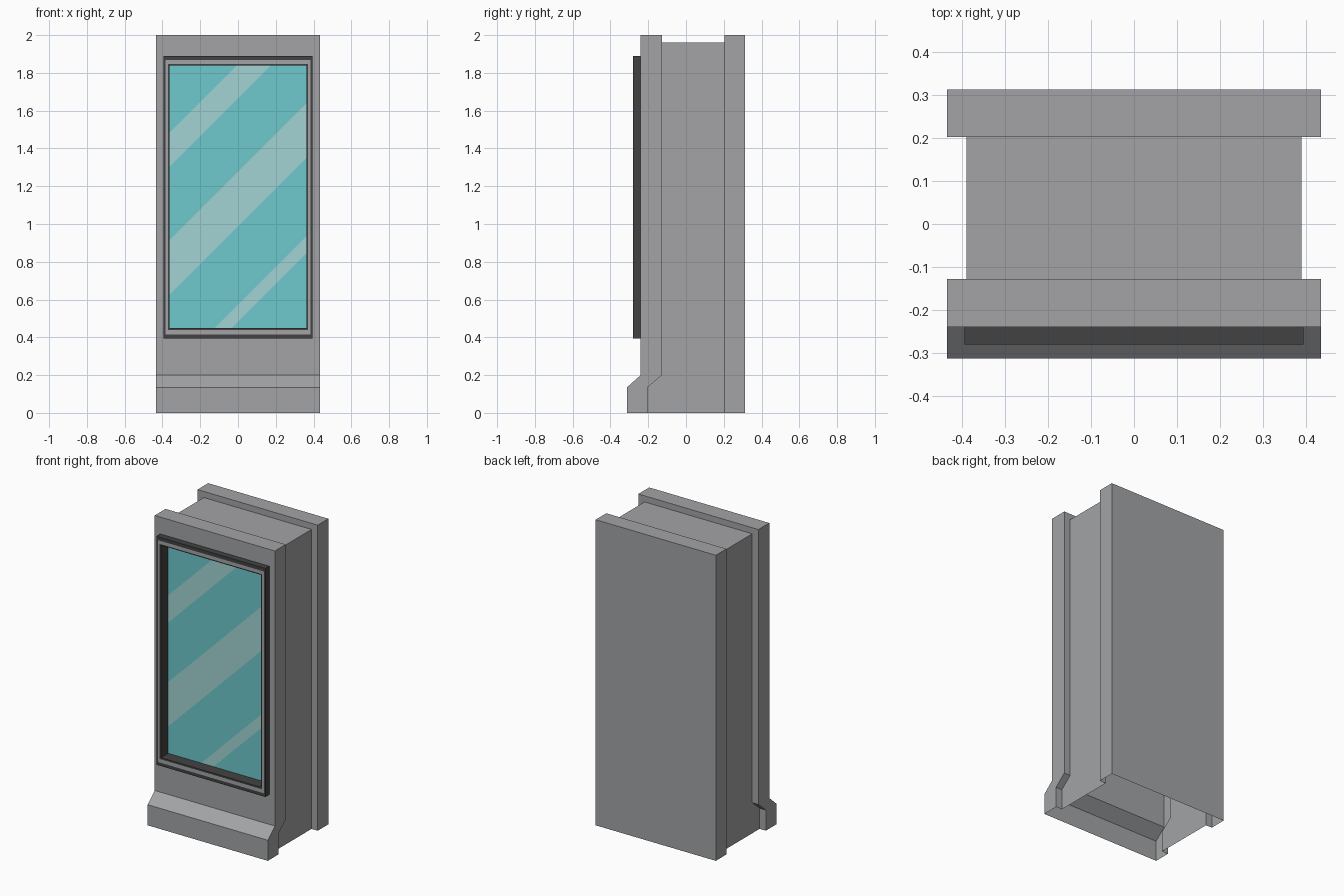
import bpy, bmesh
from mathutils import Vector

if "Cube" in bpy.data.objects:
    bpy.data.objects.remove(bpy.data.objects["Cube"])


def srgb(h):
    c = [int(h[i:i + 2], 16) / 255 for i in (0, 2, 4)]
    return [v / 12.92 if v <= 0.04045 else ((v + 0.055) / 1.055) ** 2.4 for v in c] + [1]


def material(name, h):
    m = bpy.data.materials.new(name)
    m.diffuse_color = srgb(h)
    m.use_nodes = True
    m.node_tree.nodes["Principled BSDF"].inputs["Base Color"].default_value = m.diffuse_color
    return m


grey = material("casing_grey", "A3A4A6")
dark = material("frame_dark", "424242")
teal = material("glass_teal", "6EC8CC")
shine = material("glass_shine", "A2D3D3")


def finish(name, bm, mats):
    me = bpy.data.meshes.new(name)
    bm.to_mesh(me)
    bm.free()
    for m in mats:
        me.materials.append(m)
    ob = bpy.data.objects.new(name, me)
    bpy.context.collection.objects.link(ob)
    return ob


def loft(bm, loops, mats=None):
    """Join closed loops of points with quads; returns the vertex loops."""
    rows = [[bm.verts.new(p) for p in loop] for loop in loops]
    n = len(rows[0])
    for k, (a, b) in enumerate(zip(rows, rows[1:])):
        for i in range(n):
            j = (i + 1) % n
            f = bm.faces.new((a[i], a[j], b[j], b[i]))
            f.material_index = mats[k] if mats else 0
    return rows


# Dimensions
W, BW = 0.435, 0.39              # panel and body half widths
BACK, BACK_IN = 0.313, 0.203     # back panel
GX, GZ0, GZ1 = 0.362, 0.45, 1.84  # glass opening


def outline(front, inner, z):
    right = [(W, front), (W, inner), (BW, inner), (BW, BACK_IN), (W, BACK_IN), (W, BACK)]
    left = [(-x, y) for x, y in reversed(right)]
    return [Vector((x, y, z)) for x, y in right + left]


# Casing: open-bottomed shell with flared foot, body and two taller panels
bm = bmesh.new()
levels = [outline(-0.313, -0.204, 0), outline(-0.313, -0.204, 0.135),
          outline(-0.24, -0.128, 0.2), outline(-0.24, -0.128, 1.96)]
top = loft(bm, levels)[-1]
bm.faces.new([top[i] for i in (2, 3, 8, 9)])
for ids in ((0, 1, 2, 9, 10, 11), (3, 4, 5, 6, 7, 8)):
    low = [levels[-1][i] for i in ids]
    rows = loft(bm, [low, [p + Vector((0, 0, 0.04)) for p in low]])
    bm.faces.new(rows[1])
bmesh.ops.remove_doubles(bm, verts=bm.verts[:], dist=1e-4)
bmesh.ops.dissolve_limit(bm, angle_limit=0.01, verts=bm.verts[:], edges=bm.edges[:])

# Opening in the front panel for the recessed display
for co, no in (((-GX, 0, 0), (1, 0, 0)), ((GX, 0, 0), (1, 0, 0)),
               ((0, 0, GZ0), (0, 0, 1)), ((0, 0, GZ1), (0, 0, 1))):
    bm.normal_update()
    faces = [f for f in bm.faces if f.normal.y < -0.99 and f.calc_center_median().z > 0.2]
    edges = list({e for f in faces for e in f.edges})
    verts = list({v for f in faces for v in f.verts})
    bmesh.ops.bisect_plane(bm, geom=faces + edges + verts, plane_co=co, plane_no=no)
bm.normal_update()
hole = [f for f in bm.faces if f.normal.y < -0.99
        and abs(f.calc_center_median().x) < GX - 0.05
        and GZ0 < f.calc_center_median().z < GZ1]
bmesh.ops.delete(bm, geom=hole, context='FACES')
finish("casing", bm, [grey])


def rect(x, z0, z1, y):
    return [(-x, y, z0), (x, y, z0), (x, y, z1), (-x, y, z1)]


# Display frame: dark rim with a grey inlay strip and deep inner walls
bm = bmesh.new()
loft(bm, [rect(0.395, 0.395, 1.89, -0.24), rect(0.395, 0.395, 1.89, -0.281),
          rect(0.384, 0.416, 1.868, -0.281), rect(0.371, 0.439, 1.847, -0.281),
          rect(GX, GZ0, GZ1, -0.281), rect(GX, GZ0, GZ1, -0.206)], [0, 0, 1, 0, 0])
finish("display_frame", bm, [dark, grey])

# Glass with three diagonal reflection bands, each bounded by z - x = c
bands = [(0.483, 0.572), (0.988, 1.277), (1.667, 1.845)]
bm = bmesh.new()
bm.faces.new([bm.verts.new(p) for p in rect(GX, GZ0, GZ1, -0.206)])
for c in [c for band in bands for c in band]:
    bmesh.ops.bisect_plane(bm, geom=bm.faces[:] + bm.edges[:] + bm.verts[:],
                           plane_co=(0, 0, c), plane_no=(-1, 0, 1))
for f in bm.faces:
    p = f.calc_center_median()
    f.material_index = int(any(a < p.z - p.x < b for a, b in bands))
finish("display_glass", bm, [teal, shine])
